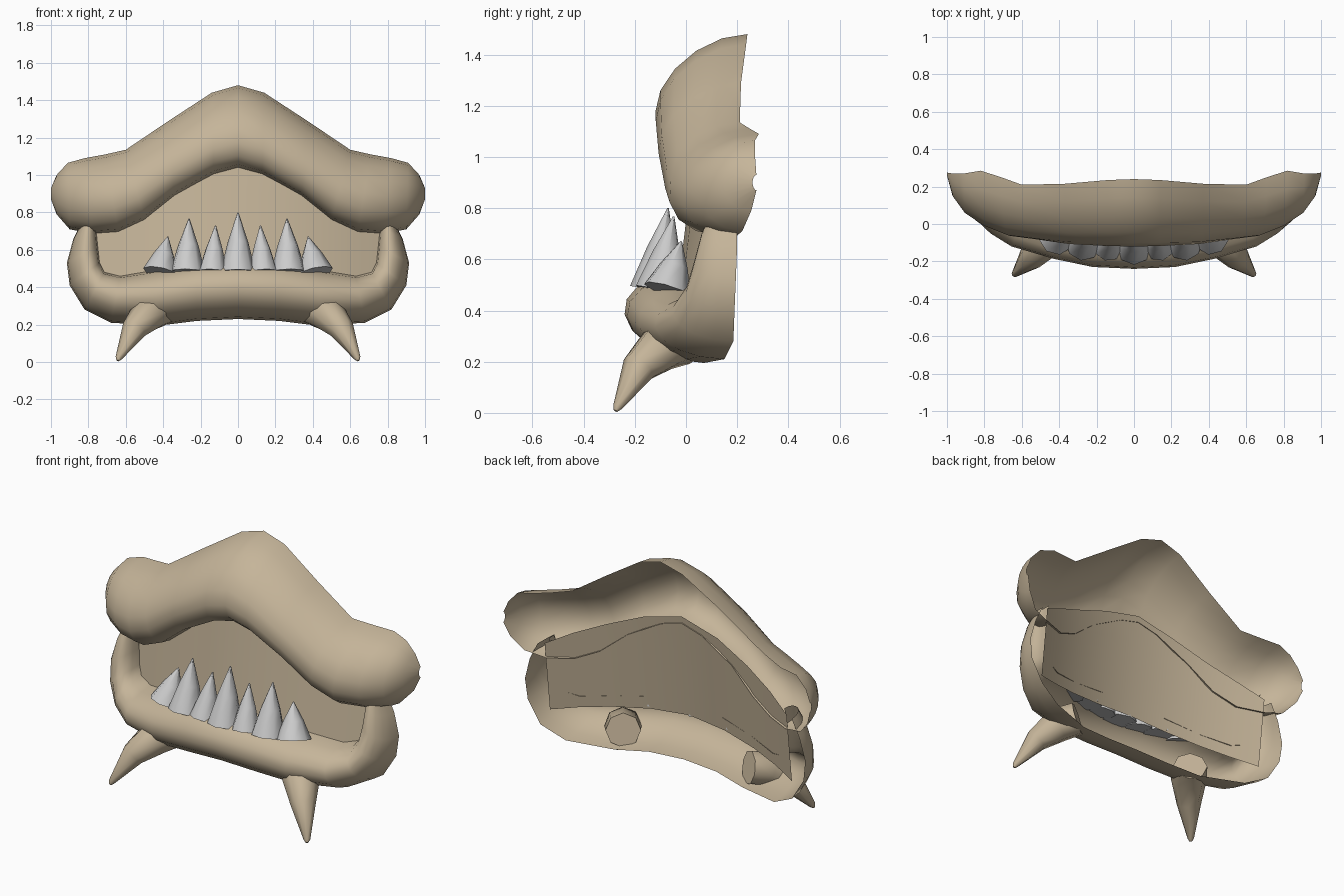
import bpy, bmesh, math
from mathutils import Vector

if "Cube" in bpy.data.objects:
    bpy.data.objects.remove(bpy.data.objects["Cube"])


def material(name, col):
    m = bpy.data.materials.new(name)
    m.diffuse_color = (*col, 1)
    m.use_nodes = True
    m.node_tree.nodes["Principled BSDF"].inputs["Base Color"].default_value = m.diffuse_color
    return m


SKIN = material("skin", (0.56, 0.46, 0.32))
ENAMEL = material("enamel", (0.72, 0.72, 0.72))


def make(name, bm, mat, angle=50):
    me = bpy.data.meshes.new(name)
    bm.to_mesh(me)
    bm.free()
    me.materials.append(mat)
    ob = bpy.data.objects.new(name, me)
    bpy.context.collection.objects.link(ob)
    bpy.ops.object.select_all(action='DESELECT')
    ob.select_set(True)
    bpy.context.view_layer.objects.active = ob
    bpy.ops.object.shade_smooth_by_angle(angle=math.radians(angle))
    return ob


def skin_rows(bm, rows, closed=False):
    vr = [[bm.verts.new(p) for p in r] for r in rows]
    n = len(vr[0])
    for a, b in zip(vr, vr[1:]):
        for i in range(n if closed else n - 1):
            j = (i + 1) % n
            bm.faces.new((a[i], a[j], b[j], b[i]))
    return vr


def face_front(bm):
    bmesh.ops.recalc_face_normals(bm, faces=bm.faces)
    if sum(f.normal.y * f.calc_area() for f in bm.faces) > 0:
        bmesh.ops.reverse_faces(bm, faces=bm.faces)


def lip(name, half, segs):
    """Open-backed half tube; station = edge A (x,y,z), edge B (x,y,z), front y."""
    stations = [(Vector((-a[0], a[1], a[2])), Vector((-b[0], b[1], b[2])), f)
                for a, b, f in half[:0:-1]]
    stations += [(Vector(a), Vector(b), f) for a, b, f in half]
    rows = []
    for a, b, front in stations:
        mid, row = (a + b) / 2, []
        for i in range(segs + 1):
            t = math.pi * i / segs
            p = mid + (a - b) / 2 * math.cos(t)
            p.y -= (mid.y - front) * math.sin(t)
            row.append(p)
        rows.append(row)
    bm = bmesh.new()
    skin_rows(bm, rows)
    face_front(bm)
    make(name, bm, SKIN)


# Arched upper lip
lip("upper_lip", [
    ((0, .24, 1.48), (0, .04, 1.04), -.10),
    ((.14, .235, 1.44), (.13, .045, 1.005), -.10),
    ((.37, .215, 1.29), (.34, .06, .89), -.095),
    ((.60, .21, 1.135), (.50, .09, .76), -.075),
    ((.71, .25, 1.11), (.64, .13, .695), -.06),
    ((.82, .285, 1.09), (.78, .19, .685), -.01),
    ((.91, .27, 1.065), (.90, .22, .71), .06),
    ((.97, .27, 1.0), (.97, .255, .79), .15),
    ((1.0, .275, .93), (1.0, .275, .87), .26)], 8)

# U-shaped lower lip
lip("lower_lip", [
    ((0, -.03, .54), (0, .02, .23), -.24),
    ((.22, -.01, .53), (.22, .03, .22), -.23),
    ((.45, .03, .49), (.42, .07, .195), -.185),
    ((.63, .09, .46), (.68, .15, .21), -.12),
    ((.715, .12, .48), (.82, .185, .28), -.05),
    ((.74, .14, .53), (.90, .19, .41), 0),
    ((.75, .15, .62), (.915, .195, .53), .03),
    ((.76, .16, .72), (.88, .20, .66), .06),
    ((.77, .18, .80), (.83, .20, .76), .10)], 8)

# Curved plate closing the mouth at the back
outline = [(0, 1.08, .47), (.24, 1.02, .45), (.46, .93, .42), (.64, .85, .39), (.79, .77, .36)]
cols = [(-x, t, b) for x, t, b in outline[:0:-1]] + outline
rows = []
for x, top, bot in cols:
    zs = [bot + (top - bot) * k / 4 for k in range(5)]
    rows.append([(x, -.03 + .3 * x * x + .12 * (z - .5), z) for z in zs])
bm = bmesh.new()
skin_rows(bm, rows)
face_front(bm)
make("mouth_back", bm, SKIN)


def spike(name, rings, sides, mat):
    """Tapered solid through (centre, radius) rings."""
    pts = [Vector(c) for c, r in rings]
    rows = []
    for i, (c, r) in enumerate(rings):
        d = pts[min(i + 1, len(pts) - 1)] - pts[max(i - 1, 0)]
        q = d.to_track_quat('Z', 'Y')
        rows.append([pts[i] + q @ Vector((r * math.cos(a), r * math.sin(a), 0))
                     for a in (2 * math.pi * k / sides for k in range(sides))])
    bm = bmesh.new()
    vr = skin_rows(bm, rows, True)
    bm.faces.new(vr[0])
    bm.faces.new(vr[-1])
    bmesh.ops.recalc_face_normals(bm, faces=bm.faces)
    make(name, bm, mat)


# Row of lower teeth: base x, tip x, tip z, base radius
teeth = [(0, 0, .80, .095), (.135, .12, .73, .08), (.27, .262, .767, .095), (.415, .375, .67, .095)]
for i, (bx, tx, tz, r) in enumerate(teeth):
    for s in ((1,) if i == 0 else (-1, 1)):
        by = -.125 + .3 * bx * bx
        base, tip = Vector((s * bx, by, .48)), Vector((s * tx, by + .055, tz))
        spike("tooth", [(base, r), (base.lerp(tip, .5), r * .58), (tip, .003)], 8, ENAMEL)

# Pair of tusks under the lower lip
for s in (-1, 1):
    spike("tusk", [((s * .41, 0, .285), .095), ((s * .475, -.09, .262), .1),
                   ((s * .555, -.185, .175), .068), ((s * .638, -.268, .022), .018),
                   ((s * .643, -.275, .008), .008)], 8, SKIN)
